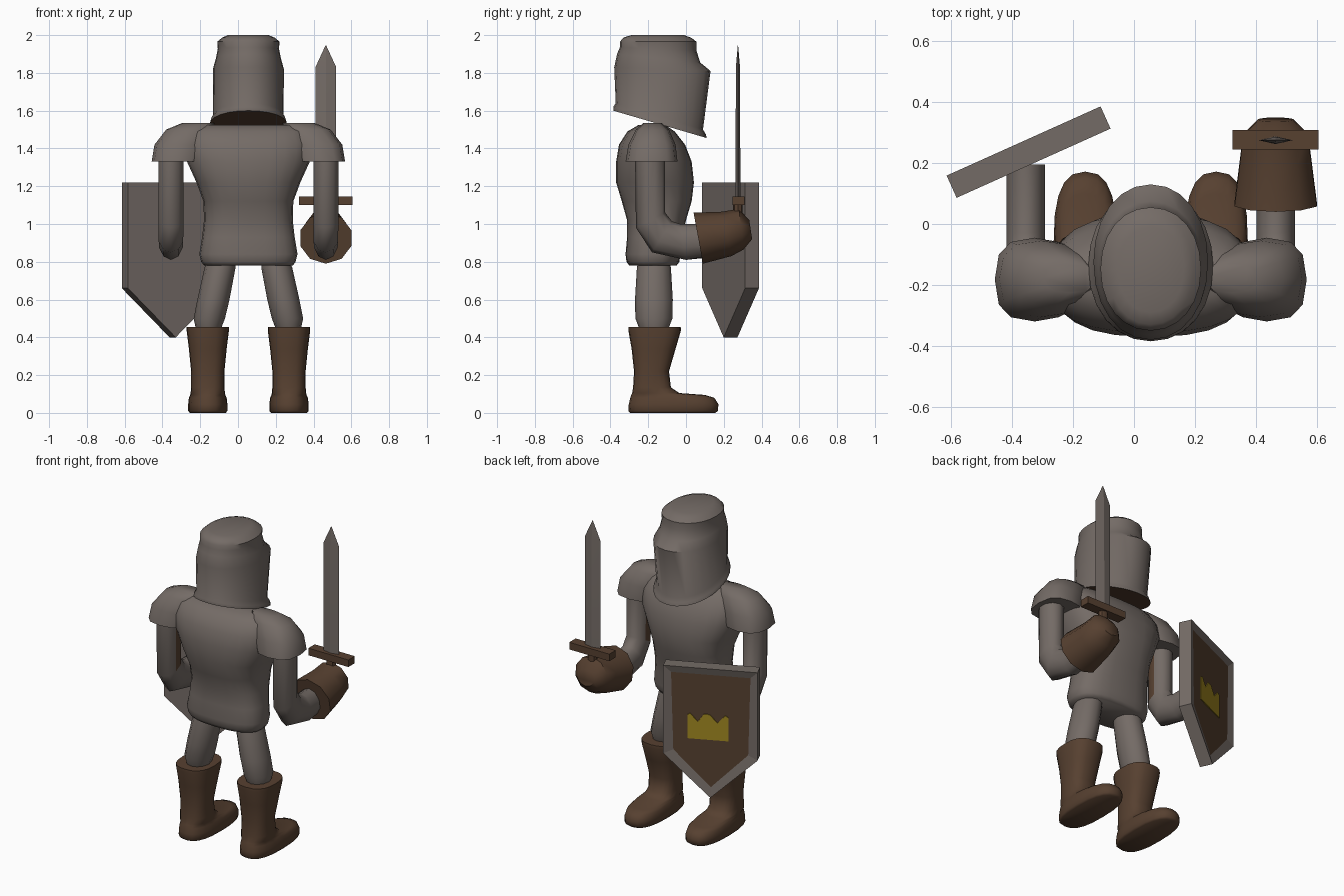
import bpy, bmesh, math
from mathutils import Vector

if "Cube" in bpy.data.objects:
    bpy.data.objects.remove(bpy.data.objects["Cube"])

CX = 0.055  # body centre line


def material(name, rgb):
    m = bpy.data.materials.new(name)
    m.diffuse_color = (*rgb, 1)
    m.use_nodes = True
    m.node_tree.nodes["Principled BSDF"].inputs["Base Color"].default_value = m.diffuse_color
    return m


STEEL = material("steel grey", (0.175, 0.148, 0.133))
LEATHER = material("leather brown", (0.095, 0.052, 0.030))
GOLD = material("gold", (0.36, 0.25, 0.015))


def finish(name, bm, mats, angle=40):
    bmesh.ops.recalc_face_normals(bm, faces=bm.faces[:])
    me = bpy.data.meshes.new(name)
    bm.to_mesh(me)
    bm.free()
    for m in mats:
        me.materials.append(m)
    ob = bpy.data.objects.new(name, me)
    bpy.context.collection.objects.link(ob)
    bpy.ops.object.select_all(action='DESELECT')
    ob.select_set(True)
    bpy.context.view_layer.objects.active = ob
    bpy.ops.object.shade_smooth_by_angle(angle=math.radians(angle))
    return ob


def loft(name, rings, mats, segs=16, power=2.0, angle=40):
    """Each ring: back point (y, z), front point (y, z), centre x, half width."""
    bm = bmesh.new()
    loops = []
    for ya, za, yb, zb, cx, hx in rings:
        a, b = Vector((0, ya, za)), Vector((0, yb, zb))
        mid, half = (a + b) / 2, (b - a) / 2
        loop = []
        for i in range(segs):
            t = 2 * math.pi * i / segs
            c, s = math.cos(t), math.sin(t)
            c = math.copysign(abs(c) ** (2 / power), c)
            s = math.copysign(abs(s) ** (2 / power), s)
            loop.append(bm.verts.new(mid + half * c + Vector((cx + hx * s, 0, 0))))
        loops.append(loop)
    for p, q in zip(loops, loops[1:]):
        for i in range(segs):
            j = (i + 1) % segs
            bm.faces.new((p[i], p[j], q[j], q[i]))
    bm.faces.new(loops[0])
    bm.faces.new(loops[-1])
    return finish(name, bm, mats, angle)


def level(z, y0, y1, cx, hx):
    return (y0, z, y1, z, cx, hx)


def prism(name, outline, depth, mats, y=0.0):
    """Outline in x, z extruded along +y; returns the open bmesh and front face."""
    bm = bmesh.new()
    back = bm.faces.new([bm.verts.new((u, y, z)) for u, z in outline])
    geo = bmesh.ops.extrude_face_region(bm, geom=[back], use_keep_orig=True)['geom']
    front = next(g for g in geo if isinstance(g, bmesh.types.BMFace))
    bmesh.ops.translate(bm, vec=(0, depth, 0),
                        verts=[g for g in geo if isinstance(g, bmesh.types.BMVert)])
    bmesh.ops.recalc_face_normals(bm, faces=bm.faces[:])
    return bm, front


# Helmet, tilted rim, leather lining below
helmet = loft("helmet", [
    (-.385, 1.60, .11, 1.455, CX, .205), (-.385, 1.62, .105, 1.475, CX, .20),
    (-.372, 1.64, .09, 1.50, CX, .186), (-.38, 1.83, .13, 1.81, CX, .188),
    (-.365, 1.90, .075, 1.855, CX, .172), (-.35, 1.935, .055, 1.92, CX, .162),
    (-.35, 1.965, .055, 1.965, CX, .165), (-.33, 1.987, .03, 1.985, CX, .14),
    (-.29, 2.0, -.01, 2.0, CX, .108)], [STEEL, LEATHER], 24, 2.1, 50)
for p in helmet.data.polygons:
    if p.normal.z < -0.8:
        p.material_index = 1

# Torso
loft("torso", [level(z, y0, y1, CX, hx) for z, y0, y1, hx in [
    (.78, -.30, -.05, .235), (.80, -.315, -.035, .25), (.84, -.32, -.03, .26),
    (.93, -.312, -.02, .245), (1.02, -.312, 0, .235), (1.12, -.34, .03, .238),
    (1.22, -.37, .042, .275), (1.33, -.37, .03, .325), (1.42, -.355, -.005, .335),
    (1.49, -.31, -.06, .31), (1.525, -.25, -.11, .26)]], [STEEL], 24, 2.6, 60)

for s, side in ((-1, "left"), (1, "right")):
    # Shoulder plates
    loft(side + "_shoulder_plate",
         [level(z, y0, y1, CX + s * (i + o) / 2, (o - i) / 2) for z, y0, y1, i, o in [
             (1.33, -.32, -.045, .25, .512), (1.42, -.305, -.055, .22, .497),
             (1.50, -.265, -.09, .19, .435), (1.535, -.225, -.13, .18, .35)]],
         [STEEL], 12, 2.7, 60)

    # Arm, bent forward at the elbow; leather on the inner upper arm
    ax = CX + s * .41
    end = .195 if s < 0 else .12
    arm = loft(side + "_arm", [
        (-.27, 1.38, -.11, 1.38, ax, .07), (-.265, .98, -.11, 1.06, ax, .07),
        (-.18, .85, -.075, 1.015, ax, .068), (0, .81, -.03, 1.0, ax, .066),
        (end, .83, end, 1.0, ax, .066)], [STEEL, LEATHER], 10, 2, 50)
    for p in arm.data.polygons:
        if p.normal.x * s < -0.9 and p.center.z > 1.1:
            p.material_index = 1

    # Thigh, leaning outwards
    loft(side + "_leg", [level(z, y0, y1, CX + s * dx, hx) for z, y0, y1, dx, hx in [
        (.84, -.24, -.10, .138, .06), (.77, -.26, -.08, .15, .082),
        (.60, -.27, -.07, .185, .085), (.50, -.268, -.072, .207, .083),
        (.44, -.245, -.095, .212, .065)]], [STEEL], 12, 2, 60)

    # Boot: shaft widening into a rounded foot
    loft(side + "_boot", [level(z, y0, y1, CX + s * .215, hx) for z, y0, y1, hx in [
        (.455, -.305, -.028, .112), (.435, -.305, -.027, .112), (.34, -.288, -.055, .10),
        (.22, -.275, -.09, .088), (.135, -.28, -.08, .088), (.105, -.285, -.035, .091),
        (.095, -.29, .10, .093), (.08, -.295, .15, .10), (.045, -.303, .172, .104),
        (.01, -.305, .168, .104), (0, -.295, .155, .095)]], [LEATHER], 20, 2.6, 50)

# Glove on the sword hand
HX = CX + .41
loft("glove", [
    (.09, .79, .04, 1.06, HX, .142), (.24, .83, .19, 1.065, HX, .122),
    (.305, .865, .28, 1.08, HX, .112), (.35, .92, .335, 1.02, HX, .06)],
    [LEATHER], 10, 2, 45)

# Sword: diamond-section blade, guard and grip
loft("sword_blade", [level(1.12, .262, .288, HX, .055), level(1.83, .264, .286, HX, .055),
                     level(1.945, .274, .276, HX, .002)], [STEEL], 4, 2, 10)
bm, _ = prism("guard", [(HX - .141, 1.10), (HX + .141, 1.10),
                        (HX + .141, 1.145), (HX - .141, 1.145)], .064, [], .245)
finish("sword_guard", bm, [LEATHER], 20)
loft("sword_grip", [level(1.0, .25, .30, HX, .03), level(1.11, .25, .30, HX, .03)],
     [LEATHER], 8)

# Shield with a recessed leather field and a crown plate
SHIELD_AT, SHIELD_TURN = (-.346, .236, 0), math.radians(24.2)
bm, front = prism("shield", [(-.277, 1.22), (.277, 1.22), (.277, .66),
                             (0, .40), (-.277, .66)], .08, [], -.04)
bmesh.ops.inset_region(bm, faces=[front], thickness=.062, depth=-.012)
front.material_index = 1
shield = finish("shield", bm, [STEEL, LEATHER], 10)
bm, _ = prism("crown", [(-.12, .765), (.12, .765), (.12, .915), (.105, .925), (.06, .875),
                        (.025, .925), (-.01, .925), (-.055, .875), (-.10, .925),
                        (-.12, .915)], .008, [], .026)
bmesh.ops.translate(bm, vec=(.015, 0, 0), verts=bm.verts[:])
crown = finish("shield_crown", bm, [GOLD], 10)
for ob in (shield, crown):
    ob.location = SHIELD_AT
    ob.rotation_euler.z = SHIELD_TURN
